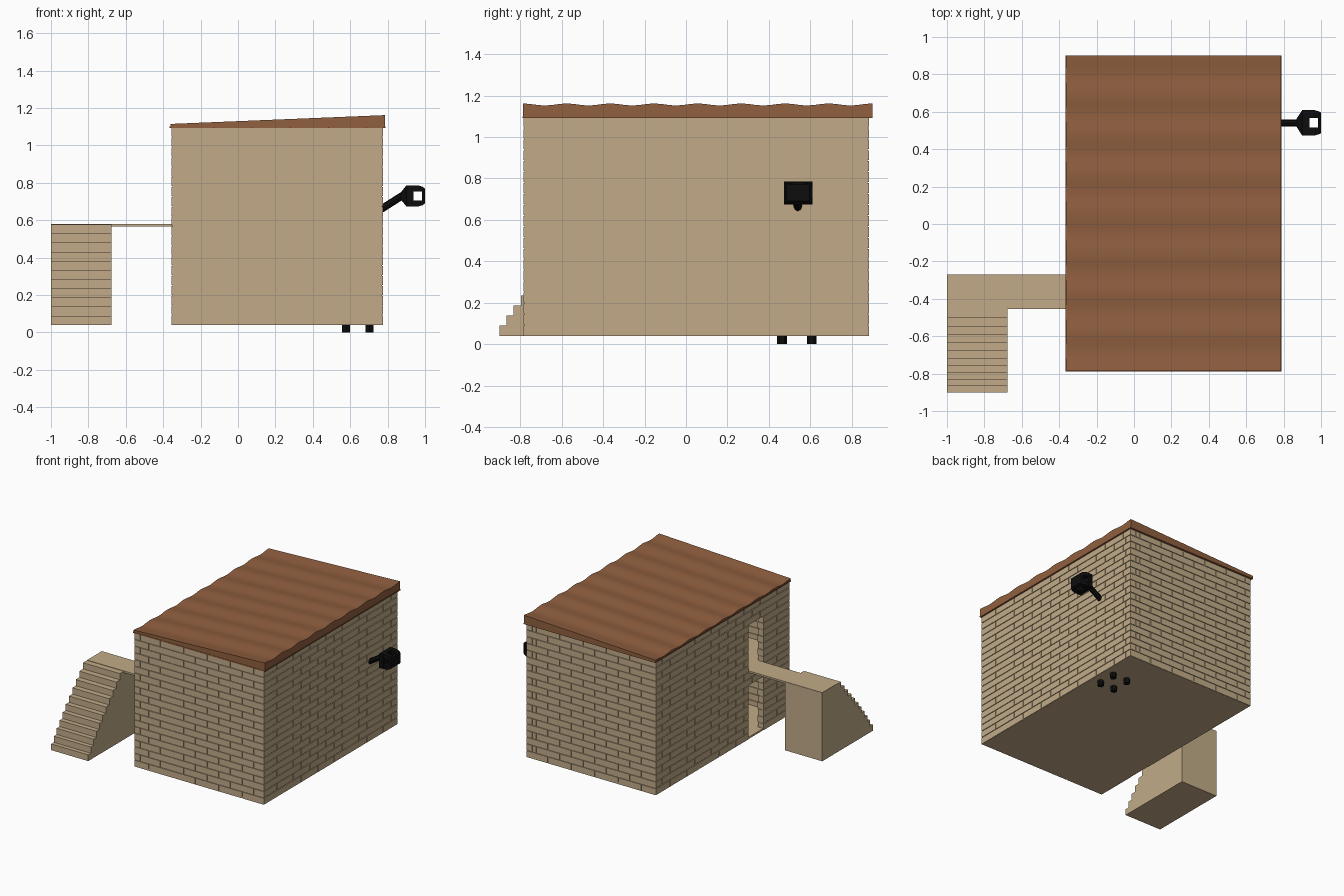
import bpy, bmesh, math
from mathutils import Vector, Matrix

if "Cube" in bpy.data.objects:
    bpy.data.objects.remove(bpy.data.objects["Cube"])


def material(name, rgb):
    m = bpy.data.materials.new(name)
    m.diffuse_color = (*rgb, 1)
    m.use_nodes = True
    m.node_tree.nodes["Principled BSDF"].inputs["Base Color"].default_value = m.diffuse_color
    return m


TAN = material("tan_stone", (0.54, 0.41, 0.25))
BROWN = material("brown_roof", (0.28, 0.115, 0.05))
BLACK = material("black_metal", (0.004, 0.004, 0.004))


def finish(name, bm, mat, smooth=False):
    bmesh.ops.recalc_face_normals(bm, faces=bm.faces[:])
    me = bpy.data.meshes.new(name)
    bm.to_mesh(me)
    bm.free()
    me.materials.append(mat)
    ob = bpy.data.objects.new(name, me)
    bpy.context.collection.objects.link(ob)
    if smooth:
        bpy.context.view_layer.objects.active = ob
        ob.select_set(True)
        bpy.ops.object.shade_smooth_by_angle(angle=math.radians(30))
        ob.select_set(False)
    return ob


def loft(bm, rings):
    """Join rings of points with quads and cap both ends."""
    vs = [[bm.verts.new(p) for p in r] for r in rings]
    n = len(rings[0])
    for a, b in zip(vs, vs[1:]):
        for i in range(n):
            j = (i + 1) % n
            bm.faces.new((a[i], a[j], b[j], b[i]))
    bm.faces.new(vs[0][::-1])
    bm.faces.new(vs[-1])


def box(bm, x0, x1, y0, y1, z0, z1):
    ring = lambda z: [(x0, y0, z), (x1, y0, z), (x1, y1, z), (x0, y1, z)]
    loft(bm, [ring(z0), ring(z1)])


def rod(bm, p, q, r, sides=8):
    p, q = Vector(p), Vector(q)
    d = q - p
    mat = Matrix.Translation((p + q) / 2) @ d.to_track_quat('Z', 'Y').to_matrix().to_4x4()
    bmesh.ops.create_cone(bm, cap_ends=True, segments=sides, radius1=r, radius2=r,
                          depth=d.length, matrix=mat)


# Main dimensions
X0, X1, Y0, Y1 = -0.355, 0.775, -0.785, 0.883
Z0, Z1, ROWS = 0.04, 1.097, 20
H = (Z1 - Z0) / ROWS
T, GAP, INSET = 0.05, 0.005, 0.006
DOOR_Y = (-0.457, -0.275)
DOORS = [(0, 8), (10, 17)]          # brick rows of the lower and upper doorway


def brick_wall(name, along_x, side, pitch, phase, door=False):
    """Running-bond wall; side is the lower coordinate across the wall."""
    bm = bmesh.new()
    lo, hi = (X0, X1) if along_x else (Y0, Y1)

    def put(a, b, c, d, z0, z1):
        if along_x:
            box(bm, a, b, c, d, z0, z1)
        else:
            box(bm, c, d, a, b, z0, z1)

    for r in range(ROWS):
        # walls take turns owning the corner
        own = (r % 2 == 0) == along_x
        a, b = (lo, hi) if own else (lo + T, hi - T)
        open_row = door and any(s <= r < e for s, e in DOORS)
        spans = [(a, DOOR_Y[0]), (DOOR_Y[1], b)] if open_row else [(a, b)]
        for s, e in spans:
            start = lo + phase + (r % 2) * pitch / 2
            cuts = [start + i * pitch for i in range(-1, 12)]
            cuts = [s] + [c for c in cuts if s + 0.03 < c < e - 0.03] + [e]
            for i, (p, q) in enumerate(zip(cuts, cuts[1:])):
                p2 = p + (GAP / 2 if i or not own else 0)
                q2 = q - (GAP / 2 if i < len(cuts) - 2 or not own else 0)
                put(p2, q2, side, side + T,
                    Z0 + r * H + (GAP / 2 if r else 0), Z0 + (r + 1) * H - GAP / 2)
    # recessed mortar core
    c, d = side + INSET, side + T - INSET
    if door:
        put(lo + INSET, DOOR_Y[0] - INSET, c, d, Z0, Z1)
        put(DOOR_Y[1] + INSET, hi - INSET, c, d, Z0, Z1)
        for s, e in [(DOORS[0][1], DOORS[1][0]), (DOORS[1][1], ROWS)]:
            put(DOOR_Y[0] - INSET, DOOR_Y[1] + INSET, c, d,
                Z0 + s * H + INSET, Z0 + e * H - INSET)
    else:
        put(lo + INSET, hi - INSET, c, d, Z0, Z1)
    finish(name, bm, TAN)


brick_wall("front_wall", True, Y0, 0.204, 0.125)
brick_wall("back_wall", True, Y1 - T, 0.204, 0.125)
brick_wall("right_wall", False, X1 - T, 0.204, 0.06)
brick_wall("left_wall", False, X0, 0.204, 0.06, door=True)

# Ground floor and upper floor
for name, z in (("ground_floor", Z0), ("upper_floor", 0.567)):
    bm = bmesh.new()
    m = 0.004 if z == Z0 else T - 0.005
    box(bm, X0 + m, X1 - m, Y0 + m, Y1 - m, z - 0.001, z + 0.013)
    finish(name, bm, TAN)

# Roof: thin eaves slab plus a corrugated wedge
RX0, RX1, RY0, RY1 = -0.362, 0.785, -0.787, 0.9
bm = bmesh.new()
box(bm, RX0 - 0.003, RX1 + 0.003, RY0 - 0.002, RY1, 1.092, 1.1)
finish("roof_eaves", bm, BROWN)

WAVES, SEG = 8, 6


def roof_ring(x, top):
    n = WAVES * SEG
    pts = [(x, RY1, 1.099), (x, RY0, 1.099)]
    for i in range(n + 1):
        wave = 0.005 * (math.cos(2 * math.pi * i / SEG) - 1)
        pts.append((x, RY0 + (RY1 - RY0) * i / n, top + wave))
    return pts


bm = bmesh.new()
loft(bm, [roof_ring(RX0, 1.115), roof_ring(RX1, 1.162)])
finish("corrugated_roof", bm, BROWN, True)

# Solid outside stairs, steeper at the bottom
STEPS, TOP = 11, 0.578
profile = [(-0.27, Z0), (-0.9, Z0)]
y, z = -0.9, Z0
rise = (TOP - Z0) / STEPS
depths = [0.034 + 0.0015 * i for i in range(STEPS)]
k = 0.445 / sum(depths)
for d in depths:
    z += rise
    profile.append((y, z))
    y += d * k
    profile.append((y, z))
profile.pop()
profile.append((-0.27, TOP))
bm = bmesh.new()
loft(bm, [[(x, p, q) for p, q in profile] for x in (-1.0, -0.677)])
finish("outside_stairs", bm, TAN)

# Walkway from the stairs to the upper doorway
bm = bmesh.new()
box(bm, -0.999, X0 + T, -0.455, -0.271, 0.567, 0.581)
finish("walkway", bm, TAN)

# Lamp stand inside, its feet reaching below the floor
bm = bmesh.new()
for x in (0.578, 0.703):
    for yy in (0.463, 0.607):
        rod(bm, (x, yy, 0), (x, yy, 0.1), 0.024, 6)
finish("stand_feet", bm, BLACK)
bm = bmesh.new()
box(bm, 0.55, 0.73, 0.44, 0.63, 0.09, 0.12)
rod(bm, (0.64, 0.54, 0.11), (0.64, 0.54, 0.59), 0.025)
finish("stand_column", bm, BLACK)

# Arm through the right wall
bm = bmesh.new()
rod(bm, (0.64, 0.54, 0.58), (0.9, 0.54, 0.745), 0.02)
finish("lamp_arm", bm, BLACK)

# Lamp head: tapered body, corner bars and front plate
CY, CZ = 0.541, 0.73


def square(x, hy, hz):
    return [(x, CY + a * hy, CZ + b * hz) for a, b in ((-1, -1), (1, -1), (1, 1), (-1, 1))]


bm = bmesh.new()
loft(bm, [square(0.868, 0.02, 0.016), square(0.9, 0.069, 0.056), square(0.937, 0.069, 0.056)])
finish("lamp_body", bm, BLACK)
bm = bmesh.new()
for a in (-1, 1):
    for b in (-1, 1):
        ring = lambda x, o: [(x, CY + a * p, CZ + b * q) for p, q in
                             ((0.025, 0.024), (o + 0.012, 0.024), (o + 0.012, o), (0.025, o))]
        loft(bm, [ring(0.93, 0.056), ring(0.965, 0.056), ring(0.99, 0.048)])
finish("lamp_bars", bm, BLACK)
bm = bmesh.new()
loft(bm, [square(0.985, 0.063, 0.05), square(1.0, 0.055, 0.04)])
finish("lamp_front", bm, BLACK)
